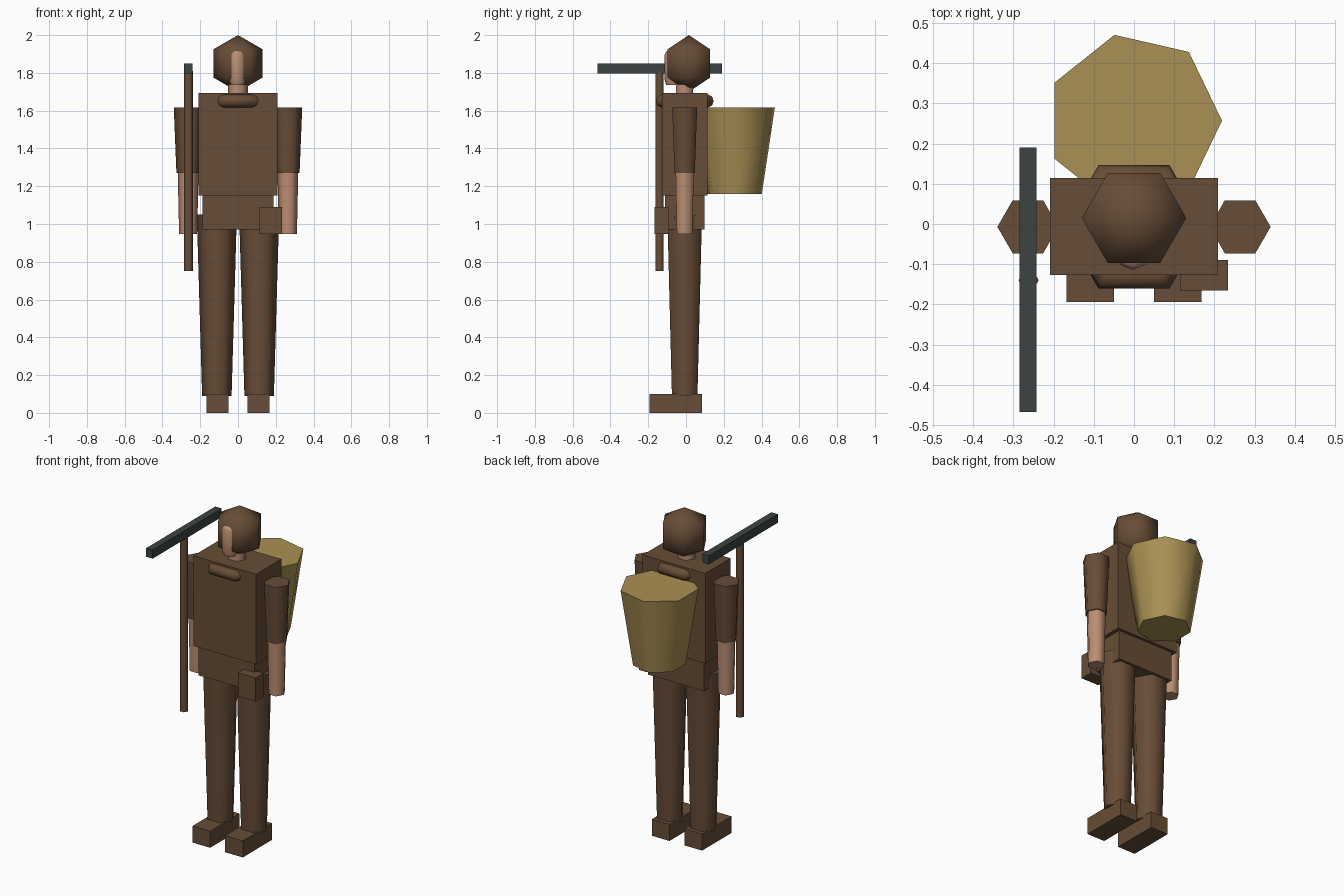
import bpy, bmesh, math

cube = bpy.data.objects.get("Cube")
if cube:
    bpy.data.objects.remove(cube, do_unlink=True)


def material(name, r, g, b):
    m = bpy.data.materials.new(name)
    m.use_nodes = True
    m.diffuse_color = (r, g, b, 1)
    m.node_tree.nodes["Principled BSDF"].inputs["Base Color"].default_value = (r, g, b, 1)
    return m


BROWN = material("brown cloth", 0.135, 0.073, 0.038)
SKIN = material("skin", 0.50, 0.27, 0.17)
STRAW = material("straw", 0.40, 0.28, 0.088)
STEEL = material("dark steel", 0.045, 0.056, 0.057)


def smooth(obj):
    bpy.ops.object.select_all(action="DESELECT")
    obj.select_set(True)
    bpy.context.view_layer.objects.active = obj
    bpy.ops.object.shade_smooth_by_angle(angle=math.radians(66))


def box(name, mat, xs, ys, zs):
    """Flat block given by its extents on each axis."""
    centre = [(a + b) / 2 for a, b in (xs, ys, zs)]
    bpy.ops.mesh.primitive_cube_add(size=1, location=centre)
    obj = bpy.context.object
    obj.name = name
    for v in obj.data.vertices:
        for i, (a, b) in enumerate((xs, ys, zs)):
            v.co[i] *= b - a
    obj.data.materials.append(mat)
    return obj


def turned(name, mat, x, y, profile, sides=6):
    """Few-sided upright solid; profile lists (radius, height) from the bottom up."""
    bm = bmesh.new()
    rings = []
    for r, z in profile:
        if r == 0:
            rings.append([bm.verts.new((0, 0, z))] * sides)
        else:
            turn = [2 * math.pi * i / sides for i in range(sides)]
            rings.append([bm.verts.new((r * math.cos(a), r * math.sin(a), z)) for a in turn])
    for low, high in zip(rings, rings[1:]):
        for i in range(sides):
            j = (i + 1) % sides
            bm.faces.new(list(dict.fromkeys((low[i], low[j], high[j], high[i]))))
    if profile[0][0]:
        bm.faces.new(rings[0][::-1])
    if profile[-1][0]:
        bm.faces.new(rings[-1])
    mesh = bpy.data.meshes.new(name)
    bm.to_mesh(mesh)
    bm.free()
    obj = bpy.data.objects.new(name, mesh)
    bpy.context.collection.objects.link(obj)
    obj.location = (x, y, 0)
    mesh.materials.append(mat)
    smooth(obj)
    return obj


MID = -0.007

# Body
box("torso", BROWN, (-0.209, 0.209), (-0.127, 0.114), (1.15, 1.694))
box("hips", BROWN, (-0.187, 0.187), (-0.11, 0.097), (0.972, 1.15))

# Limbs, mirrored left and right
for side, s in (("left", 1), ("right", -1)):
    turned(side + "_leg", BROWN, s * 0.112, MID, [(0.078, 0.09), (0.106, 1.05)])
    box(side + "_foot", BROWN, sorted((s * 0.05, s * 0.168)), (-0.194, 0.086), (0, 0.10))
    turned(side + "_sleeve", BROWN, s * 0.264, MID, [(0.062, 1.27), (0.076, 1.617)])
    turned(side + "_forearm", SKIN, s * 0.264, MID, [(0.048, 0.948), (0.055, 1.275)])

# Head, face and neck
R, CZ = 0.15, 1.85
turned("head_hair", BROWN, 0, 0.015,
       [(0, CZ - R), (R * 0.866, CZ - R / 2), (R * 0.866, CZ + R / 2), (0, CZ + R)])
turned("face", SKIN, -0.003, -0.07,
       [(0.034, 1.735), (0.044, 1.765), (0.044, 1.895), (0.034, 1.915)], sides=8)
turned("neck", SKIN, 0, MID, [(0.052, 1.66), (0.052, 1.80)])

# Rolled collar, half sunk into the torso
bpy.ops.mesh.primitive_torus_add(major_segments=6, minor_segments=8, major_radius=0.143,
                                 minor_radius=0.034, location=(0, MID, 1.651))
collar = bpy.context.object
collar.name = "collar"
collar.data.materials.append(BROWN)
smooth(collar)

# Carried gear
turned("back_basket", STRAW, 0, 0.257, [(0.148, 1.158), (0.219, 1.617)], sides=7)
box("belt_pouch", BROWN, (0.115, 0.234), (-0.166, -0.09), (0.947, 1.09))
turned("pick_handle", BROWN, -0.262, -0.14, [(0.025, 0.752), (0.025, 1.81)])
box("pick_head", STEEL, (-0.285, -0.242), (-0.468, 0.19), (1.798, 1.85))
